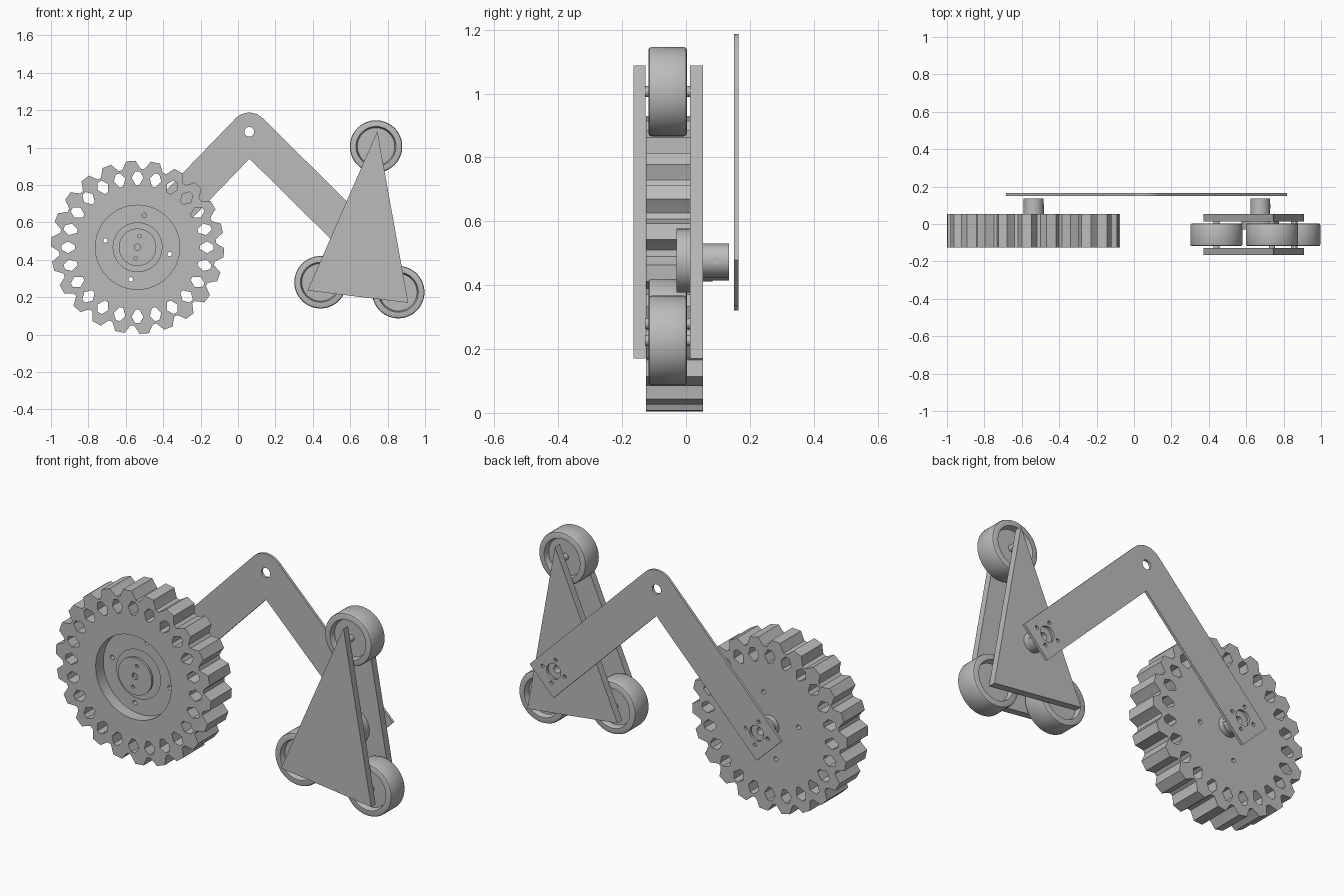
import bpy
import bmesh
from math import sin, cos, pi, radians
from mathutils import Vector, Matrix

cube = bpy.data.objects.get("Cube")
if cube:
    bpy.data.objects.remove(cube)

grey = bpy.data.materials.new("plain grey")
grey.use_nodes = True
colour = (0.5, 0.5, 0.5, 1)
grey.diffuse_color = colour
grey.node_tree.nodes["Principled BSDF"].inputs["Base Color"].default_value = colour


def finish(name, bm):
    """Turn a bmesh into a smooth-by-angle object."""
    bmesh.ops.remove_doubles(bm, verts=bm.verts, dist=0.00005)
    bmesh.ops.recalc_face_normals(bm, faces=bm.faces)
    mesh = bpy.data.meshes.new(name)
    bm.to_mesh(mesh)
    bm.free()
    mesh.materials.append(grey)
    obj = bpy.data.objects.new(name, mesh)
    bpy.context.collection.objects.link(obj)
    bpy.ops.object.select_all(action='DESELECT')
    obj.select_set(True)
    bpy.context.view_layer.objects.active = obj
    bpy.ops.object.shade_smooth_by_angle(angle=radians(30))
    return obj


def circle(cx, cz, r, n=32):
    return [(cx + r * cos(2 * pi * i / n), cz + r * sin(2 * pi * i / n)) for i in range(n)]


def plate(name, loops, y0, y1):
    """Extrude an x-z outline, with any inner loops as holes, from y0 to y1."""
    curve = bpy.data.curves.new(name, 'CURVE')
    curve.dimensions = '2D'
    curve.fill_mode = 'BOTH'
    curve.extrude = (y1 - y0) / 2
    for loop in loops:
        spline = curve.splines.new('POLY')
        spline.points.add(len(loop) - 1)
        for point, (x, z) in zip(spline.points, loop):
            point.co = (x, z, 0, 1)
        spline.use_cyclic_u = True
    temp = bpy.data.objects.new("temp", curve)
    bpy.context.collection.objects.link(temp)
    bm = bmesh.new()
    mesh = bpy.data.meshes.new_from_object(temp)
    bm.from_mesh(mesh)
    bpy.data.objects.remove(temp)
    bpy.data.curves.remove(curve)
    bpy.data.meshes.remove(mesh)
    bm.transform(Matrix.Translation((0, (y0 + y1) / 2, 0)) @ Matrix.Rotation(pi / 2, 4, 'X'))
    return finish(name, bm)


def lathe(name, cx, cz, profile, steps=64):
    """Revolve (radius, y) points around a y-axis through (cx, cz)."""
    bm = bmesh.new()
    verts = [bm.verts.new((r, y, 0)) for r, y in profile]
    edges = [bm.edges.new(pair) for pair in zip(verts, verts[1:])]
    bmesh.ops.spin(bm, geom=verts + edges, cent=(0, 0, 0), axis=(0, 1, 0),
                   angle=2 * pi, steps=steps, use_merge=False)
    bmesh.ops.translate(bm, verts=bm.verts, vec=(cx, 0, cz))
    return finish(name, bm)


wheel = Vector((-0.537, 0.467))
pivot = Vector((0.06, 1.085))
drive = Vector((0.675, 0.477))


def polar(centre, r, a):
    return (centre.x + r * cos(a), centre.y + r * sin(a))


# Toothed wheel rim with a ring of diamond cut-outs
TEETH, CUTS = 22, 24
FRONT, BACK = -0.125, 0.053
rim = []
for i in range(TEETH):
    a = radians(94.5) + 2 * pi * i / TEETH
    for offset, r in ((-0.12, 0.42), (-0.075, 0.447), (-0.055, 0.463),
                      (0.055, 0.463), (0.075, 0.447), (0.12, 0.42)):
        rim.append(polar(wheel, r, a + offset))
cuts = []
for i in range(CUTS):
    a = 2 * pi * i / CUTS
    cuts.append([polar(wheel, 0.37 + dr, a + da) for dr, da in (
        (0.036, -0.03), (0.036, 0.03), (0.003, 0.085), (-0.036, 0.03),
        (-0.036, -0.03), (0.003, -0.085))])
plate("wheel_rim", [rim, circle(*wheel, 0.225, 64)] + cuts, FRONT, BACK)

# Recessed web and central boss of the wheel
bolts = [circle(*polar(wheel, 0.175, radians(78) + k * pi / 2), 0.012, 16) for k in range(4)]
plate("wheel_web", [circle(*wheel, 0.225, 64)] + bolts, -0.06, BACK)
pins = [circle(*polar(wheel, 0.06, radians(80) + k * pi), 0.009, 16) for k in range(2)]
bore = circle(*wheel, 0.017, 24)
plate("wheel_boss", [circle(*wheel, 0.133, 64), bore] + pins, -0.06, -0.1)
plate("wheel_boss_cap", [circle(*wheel, 0.1, 64), bore] + pins, -0.112, -0.1)

# Drive hubs: a flange and a shaft towards the arm
for name, c, y0 in (("wheel_hub", wheel, 0.04), ("roller_frame_hub", drive, -0.03)):
    y1 = y0 + 0.043
    r = 0.1 if c is drive else 0.055
    lathe(name, c.x, c.y, [(0, y0), (r, y0), (r, y1), (0.053, y1),
                           (0.053, 0.135), (0.02, 0.135), (0.02, 0.09), (0, 0.09)])
    # Set-screw in the side of the shaft
    screw = lathe(name + "_set_screw", 0, 0, [(0, 0), (0.012, 0), (0.012, 0.006), (0, 0.006)], 16)
    screw.rotation_euler = (0, 0, -pi / 2)
    screw.location = (c.x + 0.049, 0.095, c.y)

# Bent arm: one outline round the corner, square ends past each hub
HALF, LENGTH = 0.102, 0.965
to_wheel = (wheel - pivot).normalized()
to_drive = (drive - pivot).normalized()
side_w = Vector((to_wheel.y, -to_wheel.x))
side_d = Vector((-to_drive.y, to_drive.x))
end_w, end_d = pivot + to_wheel * LENGTH, pivot + to_drive * LENGTH
inner = pivot + (to_wheel + to_drive).normalized() * HALF * 1.414
a0 = radians(135)
arc = [pivot + Vector((cos(a0 - pi / 2 * i / 16), sin(a0 - pi / 2 * i / 16))) * HALF
       for i in range(17)]
outline = [inner, end_w - side_w * HALF, end_w + side_w * HALF] + arc + [
    end_d + side_d * HALF, end_d - side_d * HALF]
arm_holes = [circle(*pivot, 0.026)]
for c in (wheel, drive):
    arm_holes.append(circle(*c, 0.042))
    arm_holes += [circle(*polar(c, 0.066, radians(10) + k * pi / 2), 0.01, 12) for k in range(4)]
plate("bent_arm", [outline] + arm_holes, 0.151, 0.165)

# Triangular roller frame
triangle = [(0.745, 1.088), (0.372, 0.236), (0.91, 0.17)]
plate("frame_front_plate", [triangle], -0.165, -0.127)
plate("frame_back_plate", [triangle], 0.013, 0.053)

# Three rollers with dished faces, each on an axle
MID, W = -0.0575, 0.0605
half = [(0.018, W - 0.03), (0.1, W - 0.03), (0.107, W), (0.13, W), (0.137, W - 0.003),
        (0.14, W - 0.01)]
tyre = [(r, MID + y) for r, y in half] + [(r, MID - y) for r, y in reversed(half)]
for name, x, z in (("top", 0.738, 1.006), ("left", 0.857, 0.227), ("right", 0.441, 0.28)):
    lathe(name + "_roller", x, z, tyre)
    lathe(name + "_axle", x, z, [(0, -0.13), (0.017, -0.13), (0.017, 0.016), (0, 0.016)], 24)
